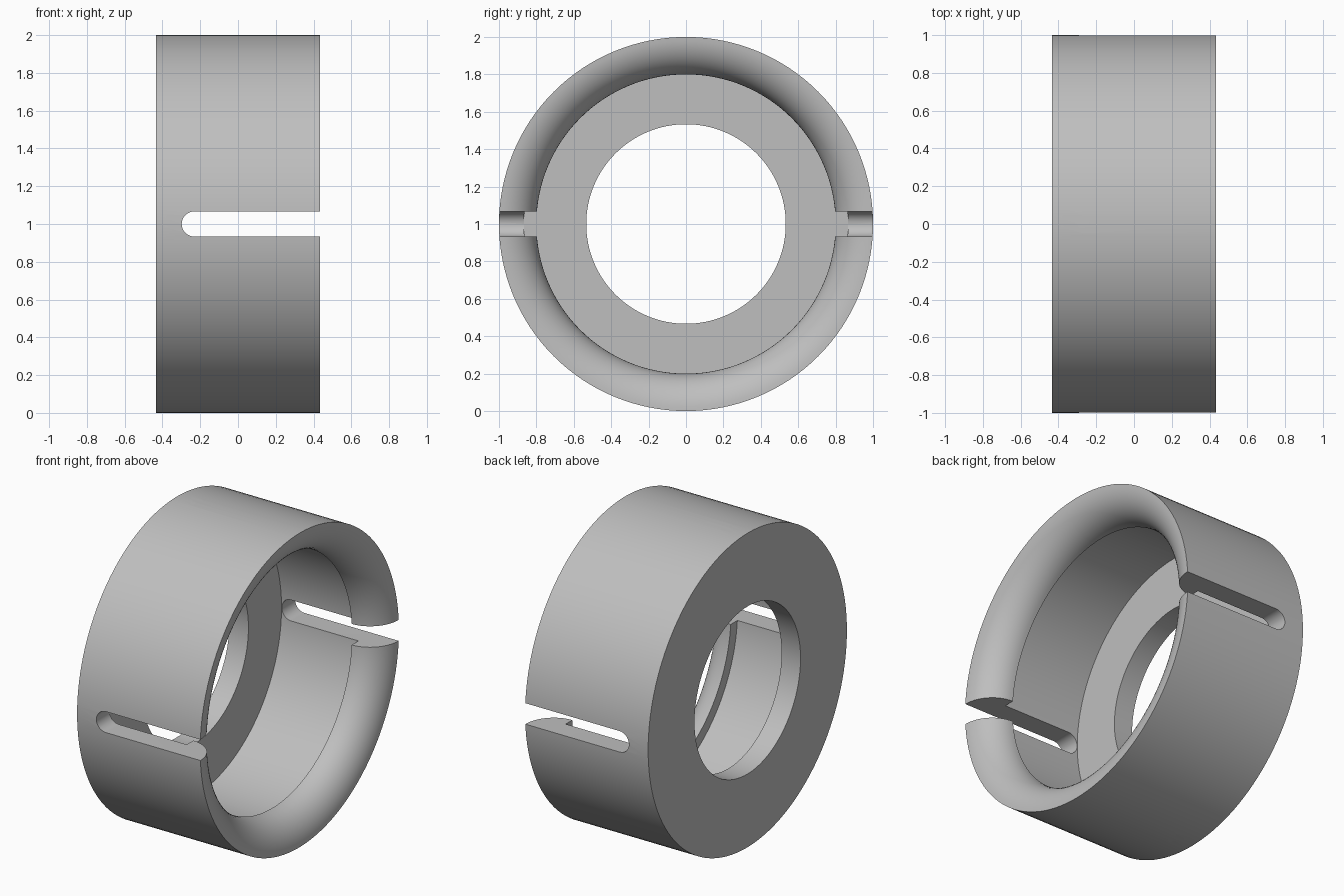
import bpy, bmesh, math
from mathutils import Matrix, Vector

cube = bpy.data.objects.get("Cube")
if cube:
    bpy.data.objects.remove(cube, do_unlink=True)

UNIT = 1 / 15                 # every dimension is a multiple of this
OUTER, WALL, LIP, BORE = 15 * UNIT, 13 * UNIT, 12 * UNIT, 8 * UNIT
BACK, RIM = -6.5 * UNIT, 6.5 * UNIT
FLOOR = BACK + 2 * UNIT
LIP_DEPTH = 0.19
CENTRE = Vector((0, 0, 1))
SEGMENTS = 128

grey = bpy.data.materials.new("plain grey")
grey.use_nodes = True
grey.diffuse_color = (0.52, 0.52, 0.52, 1)
grey.node_tree.nodes["Principled BSDF"].inputs["Base Color"].default_value = grey.diffuse_color


def make_object(name, bm):
    bmesh.ops.recalc_face_normals(bm, faces=bm.faces)
    mesh = bpy.data.meshes.new(name)
    bm.to_mesh(mesh)
    bm.free()
    mesh.materials.append(grey)
    obj = bpy.data.objects.new(name, mesh)
    bpy.context.collection.objects.link(obj)
    obj.location = CENTRE
    return obj


def arc(cx, cy, rx, ry, start, end, steps):
    angles = [math.radians(start + (end - start) * i / steps) for i in range(steps + 1)]
    return [(cx + rx * math.cos(a), cy + ry * math.sin(a)) for a in angles]


# Cup: (x, radius) section with a rounded inner lip, revolved about x
lip_curve = arc(RIM - LIP_DEPTH, OUTER, LIP_DEPTH, OUTER - LIP, 0, -90, 14)
section = [(BACK, BORE), (BACK, OUTER)] + lip_curve
section += [(RIM - LIP_DEPTH, WALL), (FLOOR, WALL), (FLOOR, BORE)]
bm = bmesh.new()
verts = [bm.verts.new((x, 0, r)) for x, r in section]
edges = [bm.edges.new((v, verts[(i + 1) % len(verts)])) for i, v in enumerate(verts)]
bmesh.ops.spin(bm, geom=verts + edges, cent=(0, 0, 0), axis=(1, 0, 0),
               angle=math.tau, steps=SEGMENTS, use_duplicate=False)
bmesh.ops.remove_doubles(bm, verts=bm.verts, dist=1e-5)
cup = make_object("slotted_cup", bm)

# Slots: two round-ended bars crossing the cup give four slots
for name, turn in (("side_slot_cutter", 0), ("upright_slot_cutter", 90)):
    bm = bmesh.new()
    outline = arc(FLOOR + UNIT + 0.002, 0, UNIT, UNIT, 90, 270, 16)
    outline += [(RIM + 0.2, -UNIT), (RIM + 0.2, UNIT)]
    face = bm.faces.new([bm.verts.new((x, -1.2, w)) for x, w in outline])
    grown = bmesh.ops.extrude_face_region(bm, geom=[face])["geom"]
    bmesh.ops.translate(bm, vec=(0, 2.4, 0),
                        verts=[g for g in grown if isinstance(g, bmesh.types.BMVert)])
    bm.transform(Matrix.Rotation(math.radians(turn), 4, "X"))
    cutter = make_object(name, bm)
    cutter.hide_render = True

    cut = cup.modifiers.new("slot", "BOOLEAN")
    cut.operation = "DIFFERENCE"
    cut.solver = "EXACT"
    cut.object = cutter
    bpy.context.view_layer.objects.active = cup
    bpy.ops.object.modifier_apply(modifier=cut.name)
    bpy.data.objects.remove(cutter, do_unlink=True)

# Smooth curved walls, crisp edges
bpy.ops.object.select_all(action="DESELECT")
cup.select_set(True)
bpy.context.view_layer.objects.active = cup
bpy.ops.object.shade_smooth_by_angle(angle=math.radians(30))
